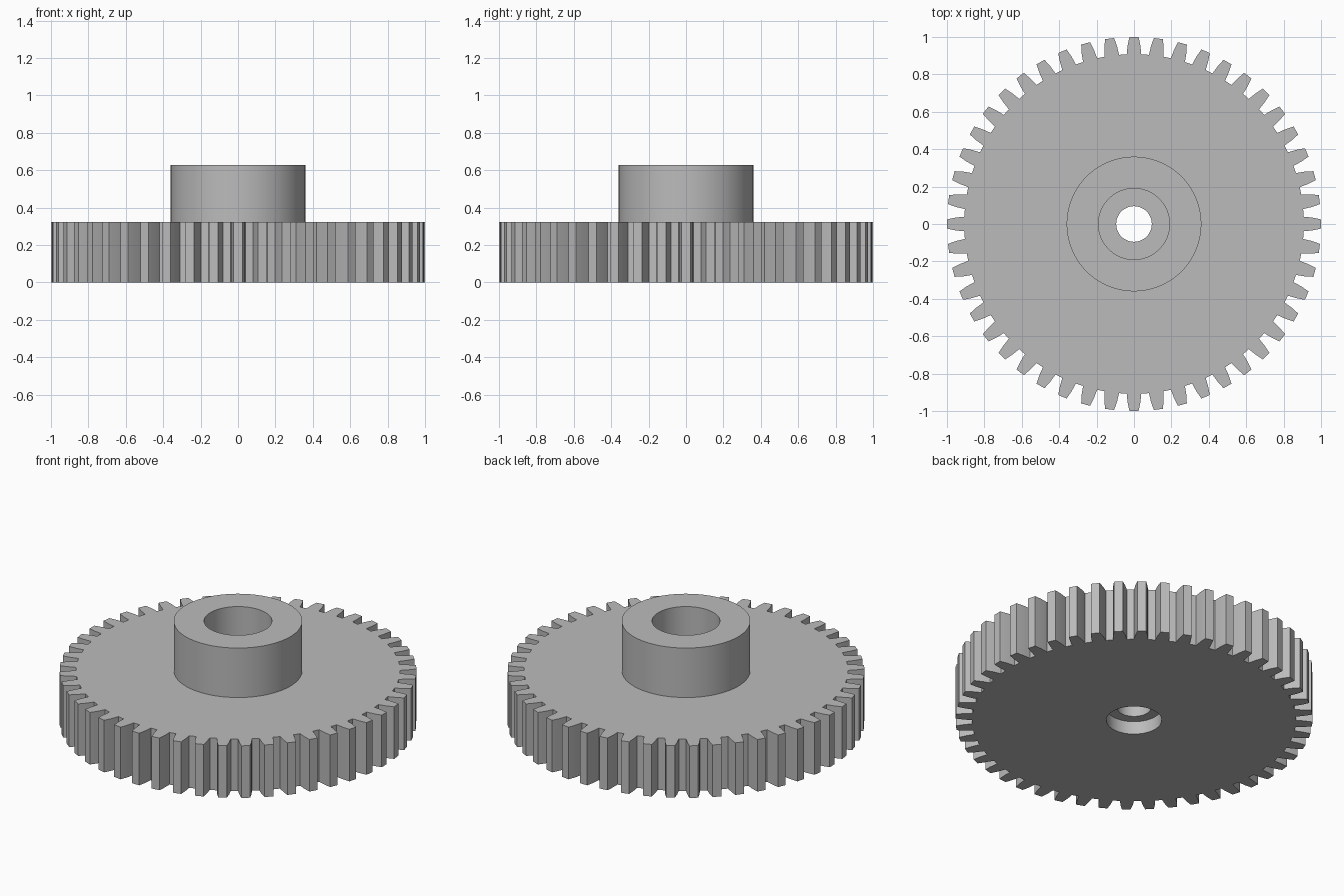
import bpy
import bmesh
from math import sin, cos, tau

cube = bpy.data.objects.get("Cube")
if cube:
    bpy.data.objects.remove(cube, do_unlink=True)

TEETH = 48
# One tooth: (angle from the tooth centre, radius)
TOOTH = [(-0.043, 0.908), (-0.0356, 0.955), (-0.0245, 1.0),
         (0.0245, 1.0), (0.0356, 0.955), (0.043, 0.908)]
OUTLINE = [(tau * i / TEETH + a, r) for i in range(TEETH) for a, r in TOOTH]

grey = bpy.data.materials.new("plain grey")
grey.use_nodes = True
colour = (0.5, 0.5, 0.5, 1)
grey.diffuse_color = colour
grey.node_tree.nodes["Principled BSDF"].inputs["Base Color"].default_value = colour


def turned_part(name, profile, closed):
    """Spin (radius, z) pairs about z; a radius of None follows the teeth."""
    bm = bmesh.new()
    rings = [[bm.verts.new((cos(a) * (radius or r), sin(a) * (radius or r), z))
              for a, r in OUTLINE] for radius, z in profile]
    pairs = list(zip(rings, rings[1:]))
    if closed:
        pairs.append((rings[-1], rings[0]))
    for low, high in pairs:
        for i in range(len(OUTLINE)):
            j = (i + 1) % len(OUTLINE)
            bm.faces.new((low[i], low[j], high[j], high[i]))
    mesh = bpy.data.meshes.new(name)
    bm.to_mesh(mesh)
    bm.free()
    mesh.materials.append(grey)
    obj = bpy.data.objects.new(name, mesh)
    bpy.context.collection.objects.link(obj)
    bpy.ops.object.select_all(action="DESELECT")
    obj.select_set(True)
    bpy.context.view_layer.objects.active = obj
    bpy.ops.object.shade_smooth_by_angle(angle=0.15)
    return obj


# Toothed wheel with a through hole and a shallow recess underneath
turned_part("toothed_wheel",
            [(None, 0), (None, 0.322), (0.095, 0.322),
             (0.095, 0.08), (0.155, 0.08), (0.155, 0)], closed=True)

# Hub collar with a wide bore, standing on the wheel
turned_part("hub_collar",
            [(0.36, 0.322), (0.36, 0.628), (0.19, 0.628), (0.19, 0.322)],
            closed=False)
